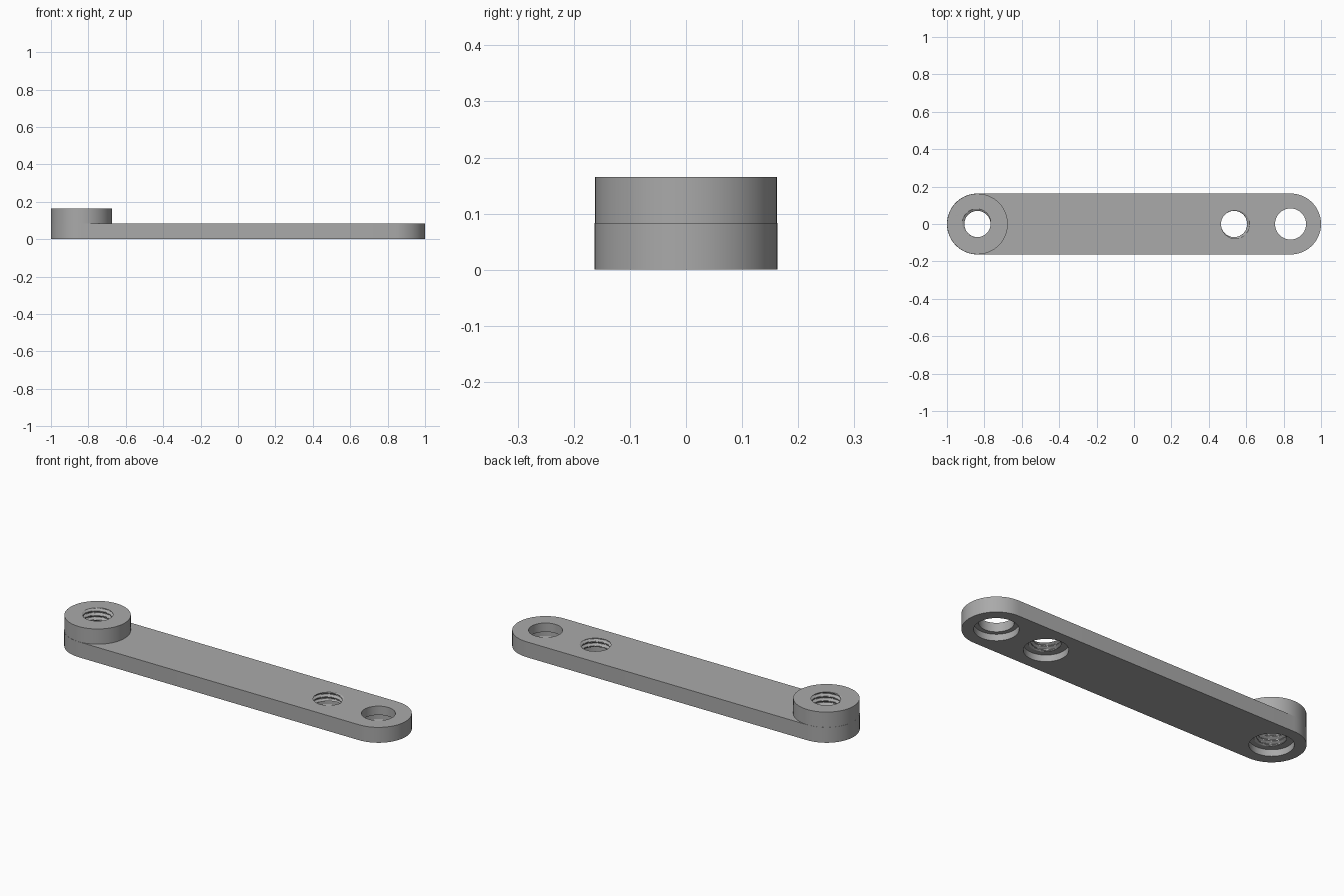
import bpy, bmesh
from math import cos, sin, pi, radians

cube = bpy.data.objects.get("Cube")
if cube:
    bpy.data.objects.remove(cube, do_unlink=True)

R, END = 0.163, 0.837          # end radius and end centre
THICK, BOSS_TOP = 0.083, 0.165
MINOR, MAJOR, PITCH = 0.07, 0.083, 0.024
BORE, BORE_DEPTH = 0.106, 0.035

metal = bpy.data.materials.new("grey_metal")
metal.use_nodes = True
grey = (0.4, 0.4, 0.4, 1)
metal.diffuse_color = grey
metal.node_tree.nodes["Principled BSDF"].inputs["Base Color"].default_value = grey


def loft(name, rings):
    """Closed solid skinned through a stack of equal rings."""
    bm = bmesh.new()
    rows = [[bm.verts.new(p) for p in ring] for ring in rings]
    n = len(rows[0])
    for low, high in zip(rows, rows[1:]):
        for i in range(n):
            j = (i + 1) % n
            bm.faces.new((low[i], low[j], high[j], high[i]))
    bm.faces.new(rows[0][::-1])
    bm.faces.new(rows[-1])
    mesh = bpy.data.meshes.new(name)
    bm.to_mesh(mesh)
    bm.free()
    mesh.materials.append(metal)
    obj = bpy.data.objects.new(name, mesh)
    bpy.context.collection.objects.link(obj)
    return obj


def cylinder(name, x, r, z0, z1, n=64):
    return loft(name, [[(x + r * cos(2 * pi * i / n), r * sin(2 * pi * i / n), z)
                        for i in range(n)] for z in (z0, z1)])


def thread(name, x, z0, z1, n=48):
    """Threaded plug whose radius follows a helical trapezoid wave."""
    steps = round((z1 - z0) / (PITCH / 12))
    rings = []
    for k in range(steps + 1):
        z = z0 + (z1 - z0) * k / steps
        ring = []
        for i in range(n):
            phase = (z / PITCH - i / n) % 1
            wave = min(1, max(0, 1.25 - abs(phase - 0.5) * 3.2))
            r = MINOR + (MAJOR - MINOR) * wave
            ring.append((x + r * cos(2 * pi * i / n), r * sin(2 * pi * i / n), z))
        rings.append(ring)
    return loft(name, rings)


def combine(target, tool, operation):
    mod = target.modifiers.new(operation.lower(), "BOOLEAN")
    mod.operation, mod.object, mod.solver = operation, tool, "EXACT"
    bpy.context.view_layer.objects.active = target
    bpy.ops.object.modifier_apply(modifier=mod.name)
    bpy.data.objects.remove(tool, do_unlink=True)


# Flat arm with two round ends
def arm_outline(z, n=32):
    return [(side * (END + R * cos(a)), side * R * sin(a), z)
            for side in (1, -1)
            for a in (-pi / 2 + pi * i / n for i in range(n + 1))]


arm = loft("lever_arm", [arm_outline(0), arm_outline(THICK)])

# Raised boss on the right end
combine(arm, cylinder("boss", -END, R - 0.0008, 0.05, BOSS_TOP), "UNION")

# Holes: two threaded, one plain, all counterbored from below
combine(arm, thread("boss_thread", -END, 0.02, BOSS_TOP + 0.02), "DIFFERENCE")
combine(arm, thread("middle_thread", 0.535, 0.02, THICK + 0.02), "DIFFERENCE")
combine(arm, cylinder("plain_hole", END, MAJOR, 0.01, THICK + 0.02), "DIFFERENCE")
for x in (-END, 0.535, END):
    combine(arm, cylinder("counterbore", x, BORE, -0.02, BORE_DEPTH), "DIFFERENCE")

bpy.ops.object.select_all(action="DESELECT")
arm.select_set(True)
bpy.context.view_layer.objects.active = arm
bpy.ops.object.shade_smooth_by_angle(angle=radians(30))
